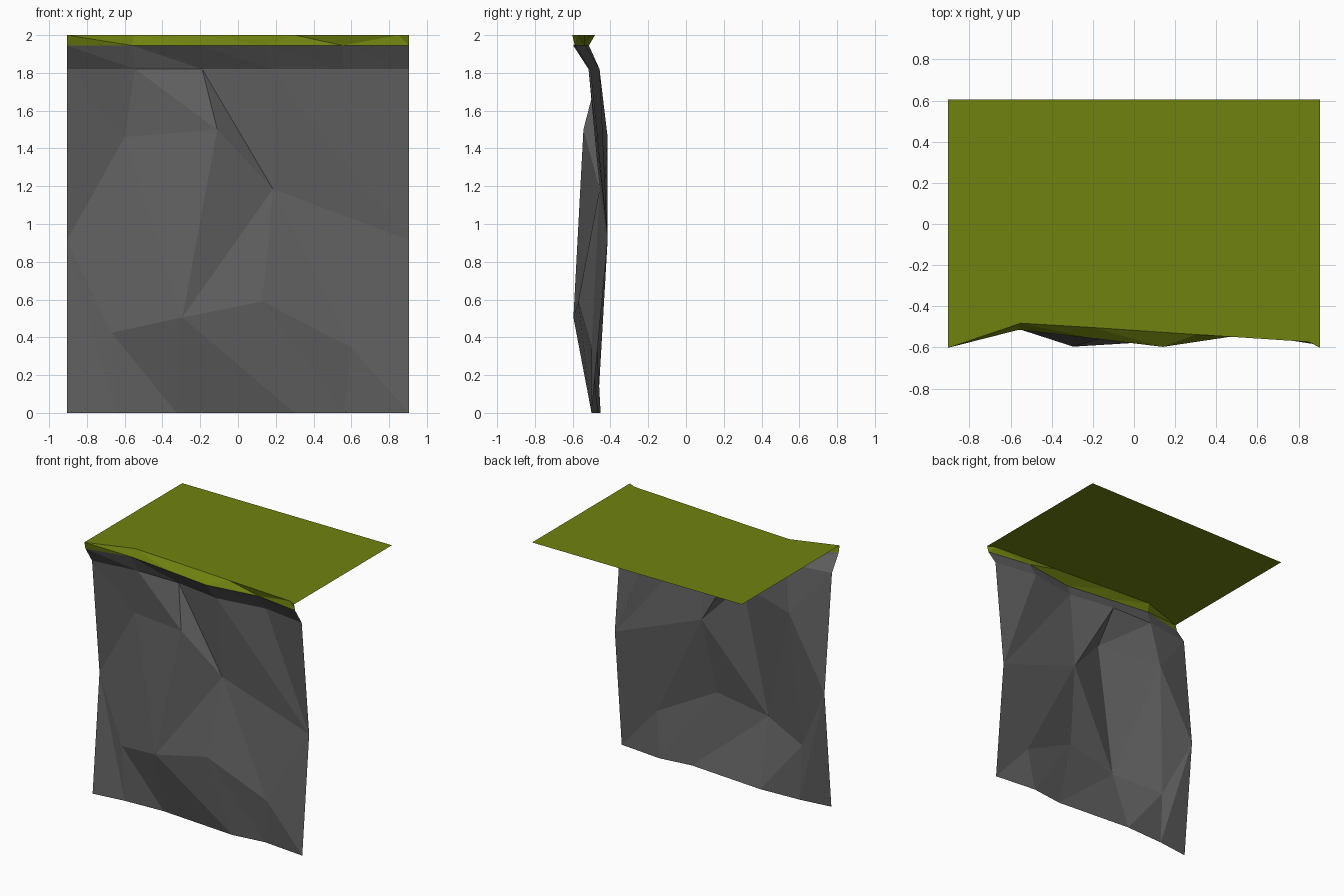
import bpy

if "Cube" in bpy.data.objects:
    bpy.data.objects.remove(bpy.data.objects["Cube"])

W = 0.905   # half width


def material(name, rgb):
    m = bpy.data.materials.new(name)
    m.diffuse_color = (*rgb, 1)
    m.use_nodes = True
    m.node_tree.nodes["Principled BSDF"].inputs["Base Color"].default_value = m.diffuse_color
    return m


def strip(lower, upper, flips=()):
    """Triangles between two six-point rows; repeated points collapse."""
    tris = []
    for i in range(len(lower) - 1):
        a, b, c, d = lower[i], lower[i + 1], upper[i + 1], upper[i]
        pair = [(a, b, c), (a, c, d)] if i in flips else [(a, b, d), (b, c, d)]
        tris += [t for t in pair if len(set(t)) == 3]
    return tris


def build(name, faces, mat):
    verts = sorted({p for f in faces for p in f})
    index = {p: i for i, p in enumerate(verts)}
    me = bpy.data.meshes.new(name)
    me.from_pydata(verts, [], [[index[p] for p in f] for f in faces])
    me.materials.append(mat)
    me.update()
    ob = bpy.data.objects.new(name, me)
    bpy.context.collection.objects.link(ob)


def level(z, points):
    return [(x, y, z) for x, y in points]


rock = material("grey rock", (0.118, 0.118, 0.118))
grass = material("olive grass", (0.16, 0.225, 0.005))

# Horizontal rows of the cliff, left to right
foot = level(0, [(-W, -.5), (-.65, -.468), (-.325, -.452), (.3, -.5), (.56, -.466), (W, -.5)])
brow = level(1.82, [(-W, -.507), (-.545, -.458), (-.19, -.46), (.178, -.516), (.56, -.457), (W, -.507)])
lip = level(1.945, [(-W, -.588), (-.56, -.514), (-.2, -.556), (.14, -.597), (.555, -.535), (W, -.588)])
rim = level(2, [(-W, -.602), (-.55, -.482), (-.2, -.503), (.3, -.537), (.85, -.573), (W, -.602)])

# Broken rock facets in the middle of the face
left, right = (-W, -.415, .915), (W, -.415, .915)
bulge = [left, (-.67, -.475, .425), (-.295, -.596, .505), (.13, -.57, .59), (.6, -.5, .345), right]
ledge = [left, (-.6, -.415, 1.46), (-.11, -.543, 1.5), (.185, -.457, 1.185), right, right]

# Rock wall with its overhang
build("cliff_wall", strip(foot, bulge) + strip(bulge, ledge, flips=(2,))
      + strip(ledge, brow) + strip(brow, lip), rock)

# Grass lip and flat top
top = rim + [(W, .605, 2), (-W, .605, 2)]
build("grass_top", strip(lip, rim) + [tuple(top)], grass)
